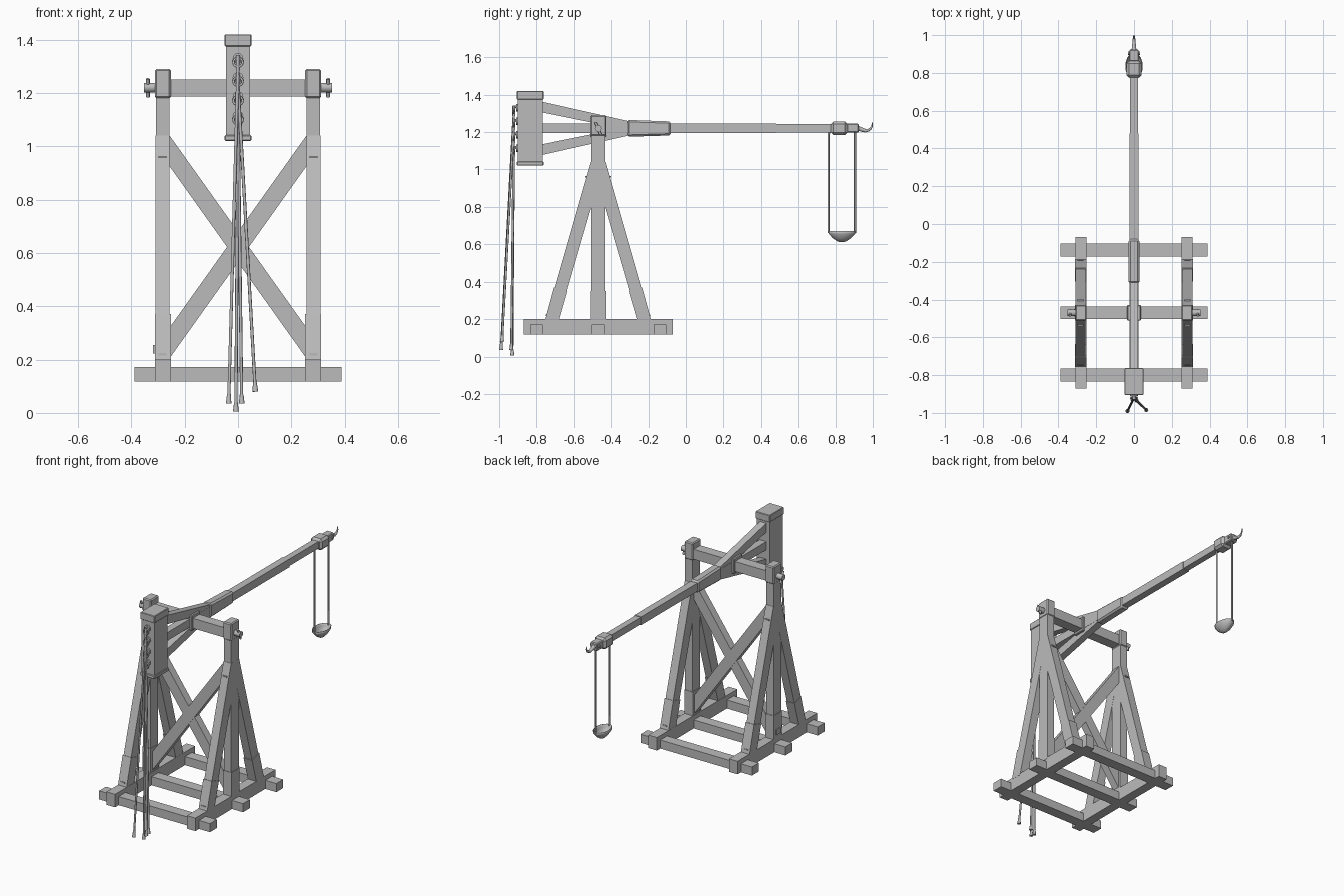
import bpy, bmesh, math
from mathutils import Vector

cube = bpy.data.objects.get("Cube")
if cube:
    bpy.data.objects.remove(cube, do_unlink=True)

grey = bpy.data.materials.new("plain grey")
grey.use_nodes = True
COLOUR = (0.5, 0.5, 0.5, 1)
grey.diffuse_color = COLOUR
grey.node_tree.nodes["Principled BSDF"].inputs["Base Color"].default_value = COLOUR


def finish(name, bm, bevel=0, smooth=False):
    if bevel:
        bmesh.ops.bevel(bm, geom=bm.edges[:], offset=bevel, segments=1, affect='EDGES')
    bmesh.ops.recalc_face_normals(bm, faces=bm.faces[:])
    for f in bm.faces:
        f.smooth = smooth
    me = bpy.data.meshes.new(name)
    bm.to_mesh(me)
    bm.free()
    me.materials.append(grey)
    ob = bpy.data.objects.new(name, me)
    bpy.context.collection.objects.link(ob)
    return ob


def prism(name, profile, x0, x1, bevel=0):
    """Extrude a (y, z) profile from x0 to x1."""
    bm = bmesh.new()
    face = bm.faces.new([bm.verts.new((x0, y, z)) for y, z in profile])
    ext = bmesh.ops.extrude_face_region(bm, geom=[face])["geom"]
    bmesh.ops.translate(bm, vec=(x1 - x0, 0, 0),
                        verts=[v for v in ext if isinstance(v, bmesh.types.BMVert)])
    return finish(name, bm, bevel)


def box(name, x, y, z, bevel=0):
    return prism(name, [(y[0], z[0]), (y[1], z[0]), (y[1], z[1]), (y[0], z[1])], x[0], x[1], bevel)


def rod(name, a, b, r1, r2=None, sides=8):
    a, b = Vector(a), Vector(b)
    bm = bmesh.new()
    bmesh.ops.create_cone(bm, cap_ends=True, segments=sides, radius1=r1,
                          radius2=r1 if r2 is None else r2, depth=(b - a).length)
    bm.transform((b - a).to_track_quat('Z', 'Y').to_matrix().to_4x4())
    bmesh.ops.translate(bm, vec=(a + b) / 2, verts=bm.verts[:])
    ob = finish(name, bm)
    for p in ob.data.polygons:
        p.use_smooth = len(p.vertices) == 4 and sides > 6
    return ob


AXLE_Y, AXLE_Z = -0.47, 1.22

# Base frame
for label, y in (("front", -0.80), ("middle", AXLE_Y), ("back", -0.137)):
    box(label + "_cross_beam", (-0.388, 0.388), (y - 0.034, y + 0.034), (0.118, 0.172))

for s, side in ((1, "left"), (-1, "right")):
    def span(a, b):
        return (min(s * a, s * b), max(s * a, s * b))

    box(side + "_base_beam", span(0.251, 0.311), (-0.87, -0.07), (0.118, 0.2))

    # Upright post with foot, cap and chamfered top
    box(side + "_post", span(0.257, 0.308), (-0.508, -0.432), (0.19, 1.2))
    box(side + "_post_foot", span(0.253, 0.312), (-0.511, -0.429), (0.19, 0.35))
    box(side + "_post_cap", span(0.252, 0.311), (-0.512, -0.428), (1.18, 1.29), 0.006)

    # Sloping legs, their feet and pegs
    for d, end in ((1, "back"), (-1, "front")):
        def yz(*pts):
            return [(AXLE_Y + d * p, q) for p, q in pts]

        prism(f"{side}_{end}_leg", yz((0.215, 0.19), (0.283, 0.19), (0.04, 1.04),
                                      (0.02, 1.04), (0.02, 0.86)), *span(0.256, 0.309))
        prism(f"{side}_{end}_leg_foot", yz((0.211, 0.19), (0.286, 0.19), (0.237, 0.37),
                                           (0.165, 0.35)), *span(0.252, 0.312))
        for off, z in ((0.273, 0.22), (0.063, 0.96)):
            box(f"{side}_{end}_leg_peg", span(0.268, 0.298),
                (AXLE_Y + d * off - 0.007, AXLE_Y + d * off + 0.007), (z - 0.004, z + 0.004))

    # Axle pin with locking peg
    rod(side + "_axle_pin", (s * 0.25, AXLE_Y, AXLE_Z), (s * 0.352, AXLE_Y, AXLE_Z), 0.018, sides=12)
    rod(side + "_locking_peg", (s * 0.338, -0.485, 1.253), (s * 0.338, -0.457, 1.185), 0.007)

    # Diagonal brace between the posts
    bm = bmesh.new()
    corners = [(0.26, 0.93), (0.26, 1.045), (-0.26, 0.315), (-0.26, 0.2)]
    f = bm.faces.new([bm.verts.new((s * x, AXLE_Y - 0.024 - s * 0.001, z)) for x, z in corners])
    ext = bmesh.ops.extrude_face_region(bm, geom=[f])["geom"]
    bmesh.ops.translate(bm, vec=(0, 0.048, 0),
                        verts=[v for v in ext if isinstance(v, bmesh.types.BMVert)])
    finish(side + "_diagonal_brace", bm)

box("post_tab", (-0.318, -0.3), (-0.49, -0.45), (0.222, 0.255))
box("axle_beam", (-0.256, 0.256), (-0.503, -0.437), (1.187, 1.25))

# Throwing arm
box("arm_inner", (-0.023, 0.023), (-0.78, 0.48), (1.194, 1.246))
box("arm_outer", (-0.02, 0.02), (0.47, 0.88), (1.199, 1.243))
prism("upper_strut", [(-0.77, 1.305), (-0.77, 1.362), (-0.3, 1.257), (-0.3, 1.21)], -0.022, 0.022)
prism("lower_strut", [(-0.77, 1.078), (-0.77, 1.135), (-0.3, 1.23), (-0.3, 1.183)], -0.022, 0.022)
box("arm_pivot_block", (-0.036, 0.036), (-0.511, -0.429), (1.172, 1.268), 0.004)
prism("arm_sleeve", [(-0.315, 1.175), (-0.315, 1.265), (-0.08, 1.257), (-0.08, 1.182)],
      -0.029, 0.029, 0.01)

# Counterweight with end bands
box("counterweight", (-0.045, 0.045), (-0.9, -0.768), (1.03, 1.4))
box("counterweight_top_band", (-0.05, 0.05), (-0.905, -0.763), (1.375, 1.42), 0.003)
box("counterweight_bottom_band", (-0.05, 0.05), (-0.905, -0.763), (1.02, 1.042), 0.003)

# Rings on the counterweight and the pull ropes tied to them
ends = [(-0.035, -0.99, 0.035), (0.065, -0.985, 0.08), (0.014, -0.935, 0.035), (-0.008, -0.93, 0.006)]
for i, end in enumerate(ends):
    z = 1.315 - 0.072 * i
    rod("ring_plate", (0, -0.9, z + 0.015), (0, -0.91, z + 0.015), 0.02, sides=12)
    rod("ring_stud", (0, -0.905, z + 0.02), (0, -0.927, z + 0.02), 0.006)
    bpy.ops.mesh.primitive_torus_add(location=(0, -0.92, z), rotation=(math.pi / 2 - 0.3, 0, 0),
                                     major_radius=0.017, minor_radius=0.0045,
                                     major_segments=16, minor_segments=6)
    ring = bpy.context.object
    ring.name = "pull_ring"
    ring.data.materials.append(grey)
    bpy.ops.object.shade_smooth()
    top, tip = Vector((0, -0.922, z - 0.01)), Vector(end)
    knot = tip.lerp(top, 0.03)
    rod("pull_rope", top, knot, 0.006)
    rod("rope_knot", knot, tip, 0.007, 0.011)
    rod("rope_loop", top + Vector((0, 0, 0.035)), top - Vector((0, 0, 0.02)), 0.008)

# Arm tip: collar, end block and hook
box("tip_collar", (-0.04, 0.04), (0.775, 0.865), (1.184, 1.256), 0.014)
box("tip_block", (-0.025, 0.025), (0.86, 0.924), (1.197, 1.246), 0.005)
rod("tip_bolt", (-0.032, 0.905, 1.222), (0.032, 0.905, 1.222), 0.009)
hook = [(0.915, 1.222), (0.935, 1.215), (0.962, 1.207), (0.983, 1.212), (0.995, 1.228), (0.997, 1.25)]
for i, (p, q) in enumerate(zip(hook, hook[1:])):
    rod("hook", (0, *p), (0, *q), 0.014 - 0.0024 * i, 0.0116 - 0.0024 * i, 10)

# Sling ropes and pouch
for y in (0.764, 0.905):
    rod("sling_rope", (0, y, 0.66), (0, y, 1.2), 0.0055)
rod("sling_tie_inner", (0, 0.764, 1.195), (0, 0.79, 1.215), 0.0055)

bm = bmesh.new()
rings = []
for r, z in ((1, 0.67), (0.96, 0.656), (0.66, 0.632), (0.3, 0.615), (0.06, 0.611)):
    rings.append([bm.verts.new((0.046 * r * math.cos(a), 0.835 + 0.073 * r * math.sin(a), z))
                  for a in (math.tau * k / 20 for k in range(20))])
for up, low in zip(rings, rings[1:]):
    for k in range(20):
        bm.faces.new((up[k - 1], up[k], low[k], low[k - 1]))
bm.faces.new(rings[-1])
pouch = finish("sling_pouch", bm, smooth=True)
shell = pouch.modifiers.new("thickness", 'SOLIDIFY')
shell.thickness = 0.004
